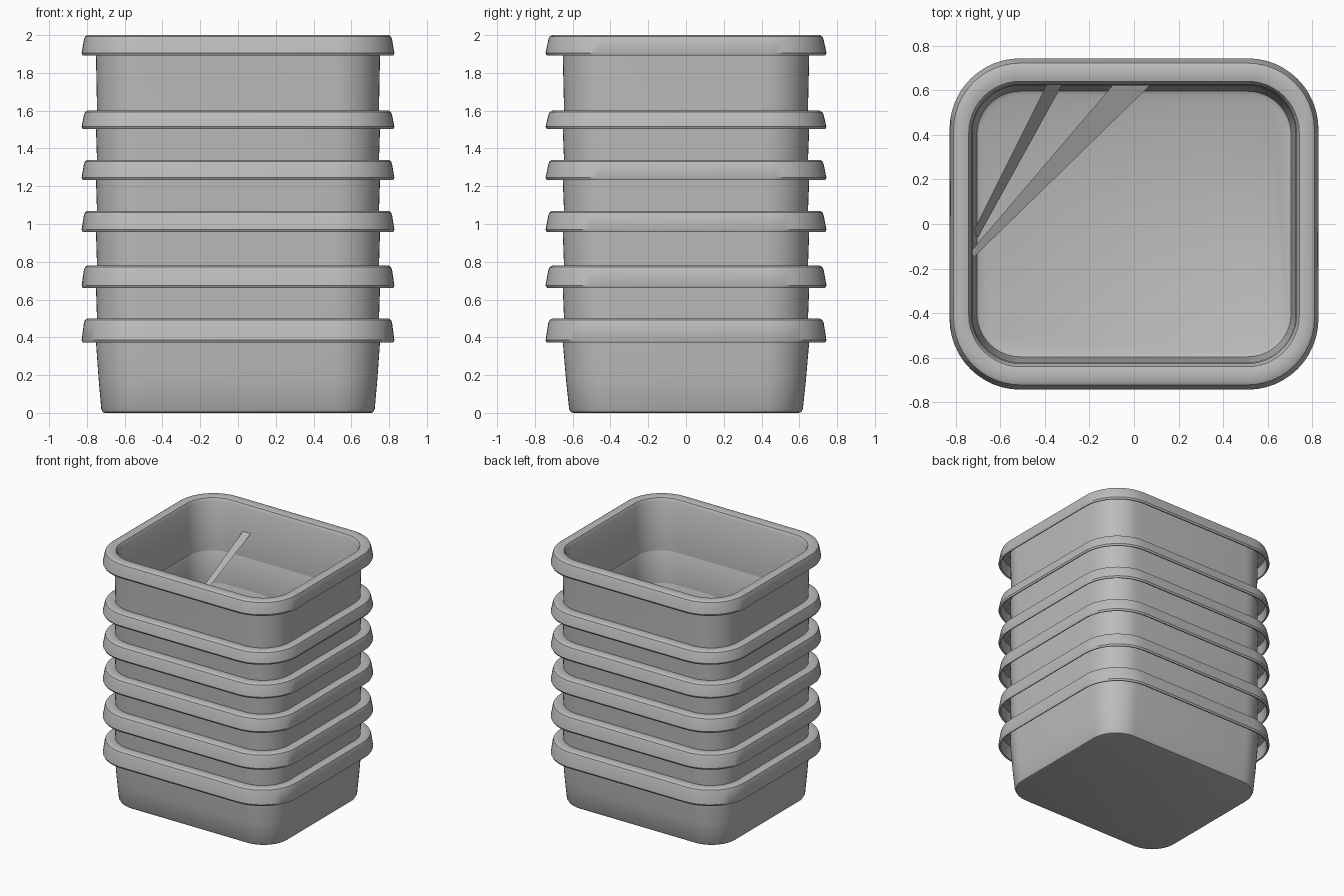
import bpy, bmesh, math

if "Cube" in bpy.data.objects:
    bpy.data.objects.remove(bpy.data.objects["Cube"])

mat = bpy.data.materials.new("light grey plastic")
mat.diffuse_color = (0.5, 0.5, 0.5, 1)
mat.use_nodes = True
mat.node_tree.nodes["Principled BSDF"].inputs["Base Color"].default_value = mat.diffuse_color

HX, HY = 0.75, 0.65          # half size of the tub body


def ring(bm, off, z, seg=12):
    """Rounded rectangle, grown outward by off."""
    hx, hy, r = HX + off, HY + off * 1.2, 0.24 + off
    verts = []
    for q in range(4):
        sx = 1 if q in (0, 3) else -1
        sy = 1 if q in (0, 1) else -1
        for i in range(seg + 1):
            a = math.pi / 2 * (q + i / seg)
            verts.append(bm.verts.new((sx * (hx - r) + r * math.cos(a),
                                       sy * (hy - r) + r * math.sin(a), z)))
    return verts


def finish(bm, name):
    me = bpy.data.meshes.new(name)
    bmesh.ops.recalc_face_normals(bm, faces=bm.faces)
    bm.to_mesh(me)
    bm.free()
    me.materials.append(mat)
    ob = bpy.data.objects.new(name, me)
    bpy.context.collection.objects.link(ob)
    bpy.context.view_layer.objects.active = ob
    ob.select_set(True)
    bpy.ops.object.shade_smooth_by_angle(angle=math.radians(35))
    ob.select_set(False)


def loft(name, profile, closed):
    bm = bmesh.new()
    rings = [ring(bm, o, z) for o, z in profile]
    n = len(rings[0])
    pairs = list(zip(rings, rings[1:]))
    if closed:
        pairs.append((rings[-1], rings[0]))
    for a, b in pairs:
        for i in range(n):
            j = (i + 1) % n
            bm.faces.new((a[i], a[j], b[j], b[i]))
    if not closed:           # base and inside floor
        bm.faces.new(rings[0])
        bm.faces.new(rings[-1])
    finish(bm, name)


def rim(zb, zt):
    """Outer wall top, hanging skirt, rolled lip and inner lip."""
    return [(0.002, zb), (0.004, zt - 0.035), (0.05, zt - 0.03),
            (0.062, zb), (0.072, zb - 0.003), (0.078, zb + 0.01),
            (0.066, zt - 0.025), (0.06, zt - 0.008), (0.048, zt),
            (0.012, zt), (-0.008, zt - 0.006), (-0.02, zt - 0.03)]


# nested tubs: skirt bottom and rim top of each
levels = [(0.375, 0.50), (0.665, 0.78), (0.96, 1.07),
          (1.235, 1.34), (1.505, 1.60), (1.895, 2.0)]
for k, (zb, zt) in enumerate(levels):
    if k == 0:
        prof = [(-0.045, 0), (-0.034, 0.004), (-0.026, 0.02), (-0.012, 0.18)]
        prof += rim(zb, zt) + [(-0.03, 0.18), (-0.045, 0.03), (-0.06, 0.02)]
        loft("bottom_tub", prof, False)
    else:
        low = levels[k - 1][1] - 0.02
        prof = [(-0.004, low)] + rim(zb, zt) + [(-0.024, low)]
        loft(f"stacked_tub_{k}", prof, True)

# loose strips lying across the inside
strips = [[(-0.72, -0.03, 0.95), (-0.70, -0.06, 0.95),
           (-0.32, 0.63, 1.79), (-0.39, 0.63, 1.79)],
          [(-0.73, -0.12, 0.6), (-0.72, -0.15, 0.6),
           (0.08, 0.63, 1.0), (-0.09, 0.63, 1.0)]]
for k, pts in enumerate(strips):
    bm = bmesh.new()
    bm.faces.new([bm.verts.new(p) for p in pts])
    finish(bm, f"inner_strip_{k + 1}")
